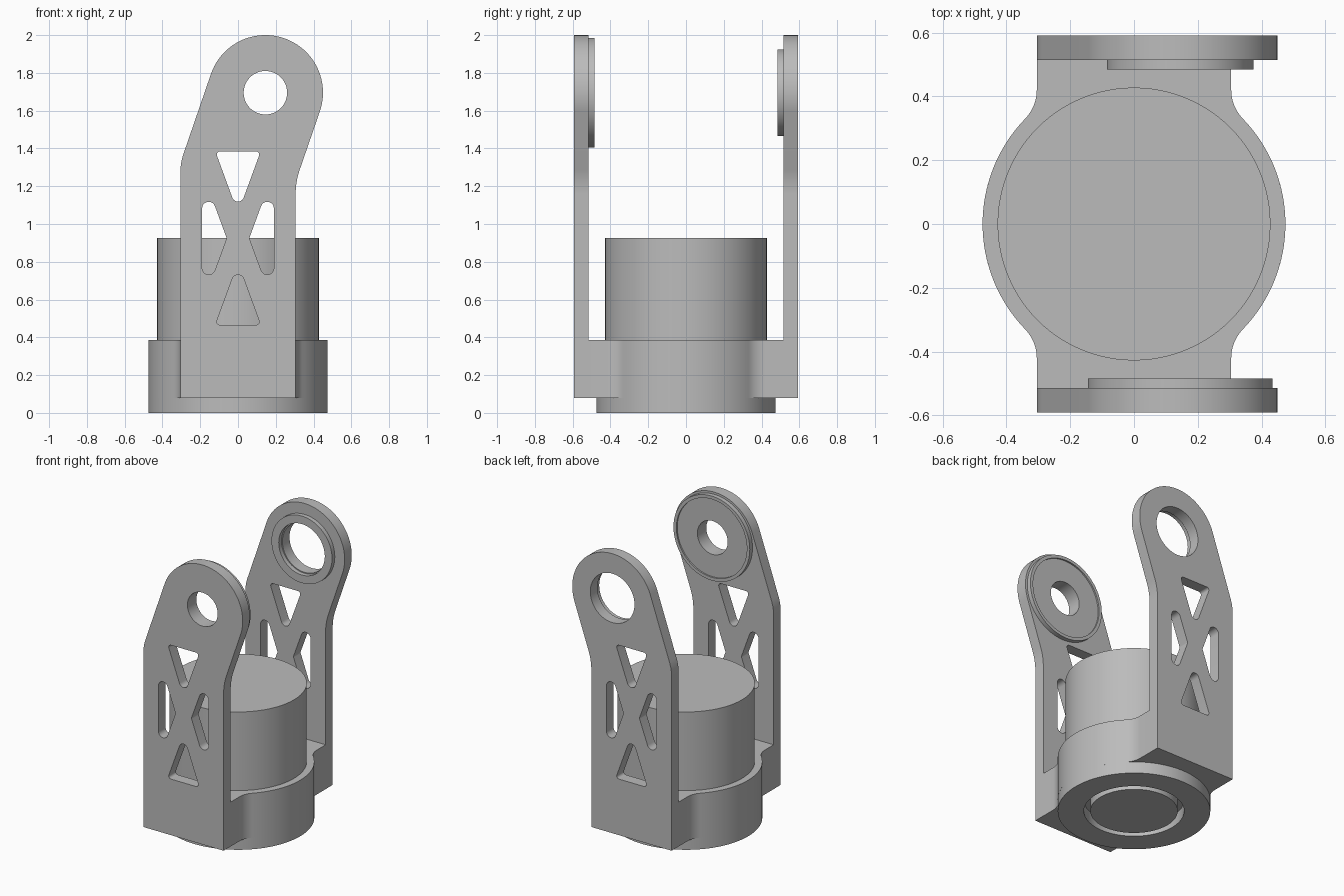
import bpy, bmesh
from math import radians, sin, cos, tan, pi, hypot, atan2
from mathutils import Vector

cube = bpy.data.objects.get("Cube")
if cube:
    bpy.data.objects.remove(cube, do_unlink=True)

grey = bpy.data.materials.new("plain_grey")
grey.use_nodes = True
GREY = (0.5, 0.5, 0.5, 1)
grey.diffuse_color = GREY
grey.node_tree.nodes["Principled BSDF"].inputs["Base Color"].default_value = GREY


def arc(cx, cy, r, a0, a1, n):
    steps = [a0 + (a1 - a0) * i / n for i in range(n + 1)]
    return [Vector((cx + r * cos(a), cy + r * sin(a))) for a in steps]


def circle(cx, cy, r):
    return arc(cx, cy, r, 0, 2 * pi, 96)[:-1]


def rounded(corners, n=10):
    """Polygon from (x, y, radius) corners, each replaced by a tangent arc."""
    out = []
    for i, (x, y, r) in enumerate(corners):
        p = Vector((x, y))
        if r == 0:
            out.append(p)
            continue
        a = (Vector(corners[i - 1][:2]) - p).normalized()
        b = (Vector(corners[(i + 1) % len(corners)][:2]) - p).normalized()
        half = a.angle(b) / 2
        c = p + (a + b).normalized() * r / sin(half)
        va = p + a * r / tan(half) - c
        vb = p + b * r / tan(half) - c
        a0, turn = atan2(va.y, va.x), atan2(va.x * vb.y - va.y * vb.x, va.dot(vb))
        out += arc(c.x, c.y, r, a0, a0 + turn, n)
    return out


def plate(name, loops, low, high, upright=False):
    """Extrude an outline with holes between two levels of z, or of y if upright."""
    curve = bpy.data.curves.new(name, "CURVE")
    curve.dimensions, curve.fill_mode = "2D", "BOTH"
    curve.extrude = (high - low) / 2
    for loop in loops:
        spline = curve.splines.new("POLY")
        spline.points.add(len(loop) - 1)
        for point, p in zip(spline.points, loop):
            point.co = (p.x, p.y, 0, 1)
        spline.use_cyclic_u = True
    temp = bpy.data.objects.new(name + "_outline", curve)
    bpy.context.collection.objects.link(temp)
    graph = bpy.context.evaluated_depsgraph_get()
    mesh = bpy.data.meshes.new_from_object(temp.evaluated_get(graph))
    bpy.data.objects.remove(temp, do_unlink=True)
    bpy.data.curves.remove(curve)

    # weld the caps to the walls
    bm = bmesh.new()
    bm.from_mesh(mesh)
    bmesh.ops.remove_doubles(bm, verts=bm.verts, dist=0.0001)
    bmesh.ops.recalc_face_normals(bm, faces=bm.faces)
    bm.to_mesh(mesh)
    bm.free()

    mesh.name = name
    mesh.materials.clear()
    mesh.materials.append(grey)
    obj = bpy.data.objects.new(name, mesh)
    bpy.context.collection.objects.link(obj)
    mid = (low + high) / 2
    if upright:
        obj.rotation_euler.x = radians(90)
        obj.location.y = mid
    else:
        obj.location.z = mid
    bpy.ops.object.select_all(action="DESELECT")
    obj.select_set(True)
    bpy.context.view_layer.objects.active = obj
    bpy.ops.object.shade_smooth_by_angle(angle=radians(30))
    return obj


# Arm outline: straight post leaning over into a round eye
W, FOOT, IN, OUT = 0.305, 0.08, 0.515, 0.592
EYE = Vector((0.145, 1.695))
lean = radians(19)
along = Vector((sin(lean), cos(lean))) * W
across = Vector((cos(lean), -sin(lean))) * W
tl, tr = EYE + along - across, EYE + along + across
arm = rounded([
    (-W, FOOT, 0), (-W, 1.324, 0.3), (tl.x, tl.y, W * 0.999),
    (tr.x, tr.y, W * 0.999), (W, 1.224, 0.4), (W, FOOT, 0)], 32)

# Lightening cutouts arranged as a cross, mirrored about their middle
MID = 0.925
cutouts = []
for s in (1, -1):
    cutouts.append(rounded([
        (-0.12, MID + s * 0.46, 0.018), (0.12, MID + s * 0.46, 0.018),
        (0, MID + s * 0.133, 0.032)]))
    cutouts.append(rounded([
        (s * 0.19, MID + 0.355, 0.035), (s * 0.06, MID, 0.015),
        (s * 0.19, MID - 0.355, 0.035)]))


def eye(r):
    return circle(EYE.x, EYE.y, r)


plate("front_arm", [arm, eye(0.115)] + cutouts, -OUT, -IN, True)
plate("back_arm", [arm, eye(0.168)] + cutouts, IN, OUT, True)

# Bearing seats on the inner sides of the arms
plate("front_seat_rim", [eye(0.29), eye(0.268)], -IN, -0.485, True)
plate("front_seat_floor", [eye(0.268), eye(0.115)], -IN, -0.495, True)
plate("back_seat", [eye(0.23), eye(0.175)], 0.485, IN, True)

# Base: round body blended into the arms with concave fillets
R, F = 0.475, 0.13
fx = W + F
fy = (( R + F) ** 2 - fx ** 2) ** 0.5
phi = atan2(fy, fx)
side = [Vector((W, IN))]
side += arc(fx, fy, F, pi, pi + phi, 12)
side += arc(0, 0, R, phi, -phi, 40)[1:-1]
side += arc(fx, -fy, F, pi - phi, pi, 12)
side += [Vector((W, -IN))]
plate("base_body", [side + [-p for p in side]], FOOT, 0.385)

# Underside ring with a groove around the centre hub
plate("bottom_ring", [circle(0, 0, R), circle(0, 0, 0.312)], 0, FOOT)
plate("bottom_hub", [circle(0, 0, 0.272)], 0, FOOT)

# Motor can standing in the base
plate("motor_can", [circle(0, 0, 0.428)], 0.3, 0.925)
